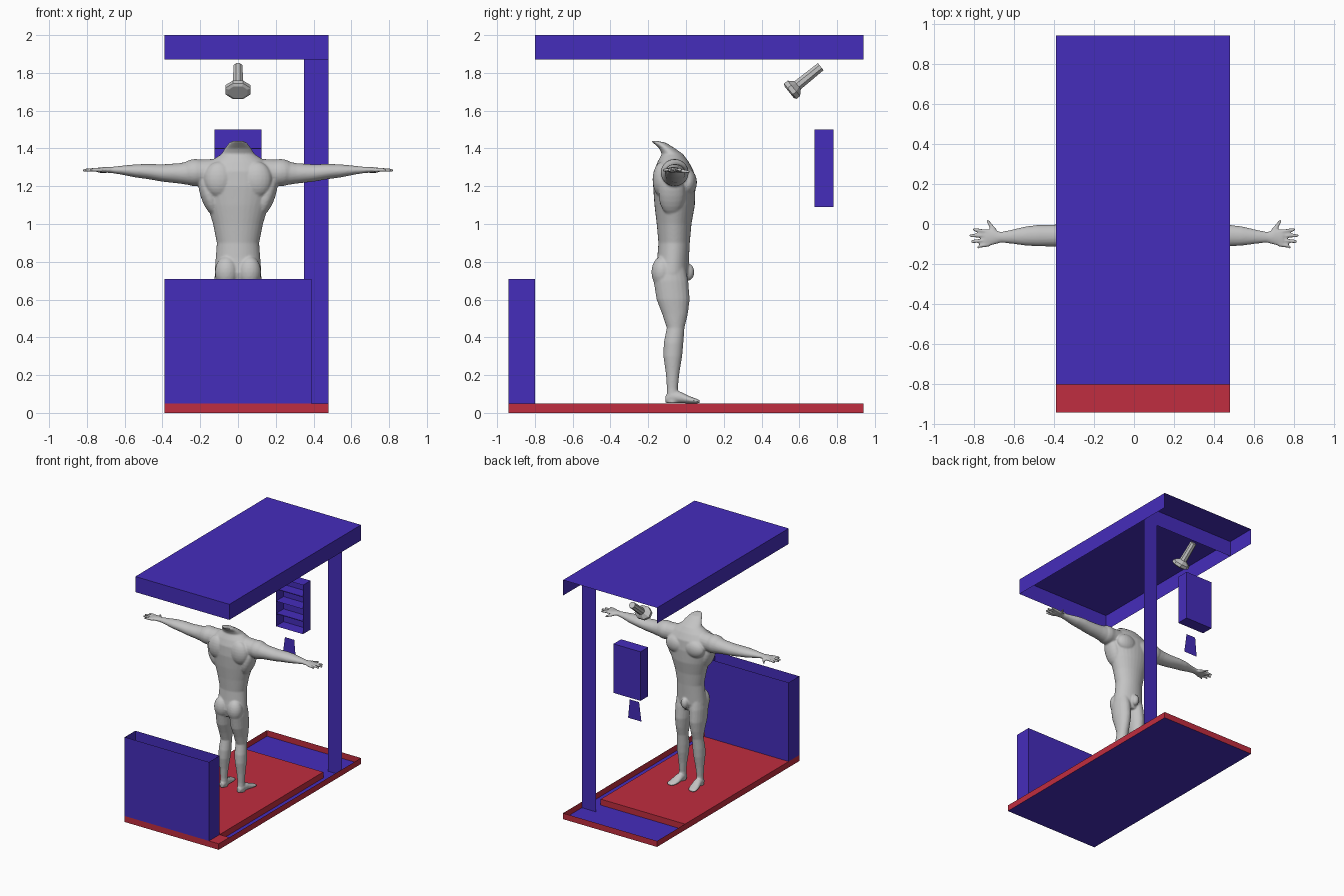
import bpy, bmesh, math
from mathutils import Vector, Matrix


def material(name, rgb):
    m = bpy.data.materials.new(name)
    m.diffuse_color = (*rgb, 1)
    return m


BLUE = material("panel blue", (0.06, 0.026, 0.50))
RED = material("floor red", (0.53, 0.026, 0.05))
GREY = material("plain grey", (0.55, 0.55, 0.55))


def finish(name, bm, *mats):
    mesh = bpy.data.meshes.new(name)
    bm.to_mesh(mesh)
    bm.free()
    for m in mats:
        mesh.materials.append(m)
    ob = bpy.data.objects.new(name, mesh)
    bpy.context.collection.objects.link(ob)
    return ob


def add_box(bm, lo, hi, skip=()):
    """Thin-walled box; skip lists open sides such as '+z'."""
    lo, hi = Vector(lo), Vector(hi)
    size = hi - lo
    geom = bmesh.ops.create_cube(bm, size=1, matrix=Matrix.Translation((lo + hi) / 2)
                                 @ Matrix.Diagonal((*size, 1)))
    faces = {f for v in geom["verts"] for f in v.link_faces}
    bm.normal_update()
    gone = [f for f in faces for s in skip
            if f.normal["xyz".index(s[1])] * (1 if s[0] == "+" else -1) > 0.9]
    bmesh.ops.delete(bm, geom=gone, context="FACES")


def box(name, mat, lo, hi, skip=()):
    bm = bmesh.new()
    add_box(bm, lo, hi, skip)
    return finish(name, bm, mat)


def panel(name, mat, pts):
    bm = bmesh.new()
    bm.faces.new([bm.verts.new(p) for p in pts])
    return finish(name, bm, mat)


# ---- Base tray: red rim, blue bottom, raised red mat leaving a blue channel
L, R, F, B = -0.39, 0.48, -0.94, 0.94
tray = box("base_tray", RED, (L, F, 0), (R, B, 0.05), ["+z"])
tray.data.materials.append(BLUE)
for p in tray.data.polygons:
    if p.normal.z < -0.9:
        p.material_index = 1
box("floor_mat", RED, (L, F, 0), (0.39, 0.57, 0.05), ["-z", "-x", "-y"])
box("corner_pad", RED, (0.39, F, 0), (R, -0.8, 0.05), ["-z", "-x", "+x", "-y"])

# ---- Front counter, open on top
box("front_counter", BLUE, (L, F, 0.05), (0.39, -0.8, 0.71), ["+z"])

# ---- Roof: inverted tray, open at the back, with flat header and post
box("roof", BLUE, (L, -0.8, 1.87), (R, B, 2.0), ["-z", "+y"])
y = 0.69
panel("roof_header", BLUE, [(L, y, 1.87), (R, y, 1.87), (R, y, 2), (L, y, 2)])
panel("post", BLUE, [(0.35, y, 0.0), (R, y, 0.0), (R, y, 1.87), (0.35, y, 1.87)])

# ---- Wall cabinet: two stacked open boxes with shelves
bm = bmesh.new()
for z0, z1 in ((1.09, 1.30), (1.30, 1.50)):
    add_box(bm, (-0.125, 0.68, z0), (0.125, 0.78, z1), ["-y"])
    zm = (z0 + z1) / 2
    add_box(bm, (-0.123, 0.682, zm - 0.003), (0.123, 0.778, zm + 0.003))
finish("wall_cabinet", bm, BLUE)

# ---- Small tapered plate under the cabinet
panel("tapered_plate", BLUE, [(-0.062, 0.677, 0.86), (0.062, 0.677, 0.86),
                              (0.043, 0.682, 1.02), (-0.043, 0.682, 1.02)])

# ---- Octagonal spray head on a tilted round handle
bm = bmesh.new()
rings = []
for h, r, squash in ((0, 0.05, 0.8), (0.008, 0.067, 0.78), (0.032, 0.067, 0.78),
                     (0.058, 0.027, 1), (0.215, 0.024, 1)):
    rings.append([bm.verts.new((r * math.cos(a) / 0.924, r * squash * math.sin(a) / 0.924, h))
                  for a in [math.pi / 8 + i * math.pi / 4 for i in range(8)]])
for a, b in zip(rings, rings[1:]):
    for i in range(8):
        bm.faces.new((a[i], a[(i + 1) % 8], b[(i + 1) % 8], b[i]))
bm.faces.new(rings[0][::-1])
bm.faces.new(rings[-1])
head = finish("spray_head", bm, GREY)
head.location = (0, 0.546, 1.698)
head.rotation_euler = Vector((0, 0.78, 0.63)).to_track_quat("Z", "X").to_euler()
head.rotation_euler = (-math.atan2(0.78, 0.63), 0, 0)

# ---- Headless figure facing the back: lofted parts fused into one skin
fig = bmesh.new()


def loft(axis, sections, sign=1, n=20):
    """Sections are (x, y, z, radius_a, radius_b) across the given axis."""
    a, b = [i for i in range(3) if i != axis]
    rings = []
    for x, y, z, ra, rb in sections:
        ring = []
        for k in range(n):
            t = 2 * math.pi * k / n
            p = Vector((x, y, z))
            p[a] += ra * math.cos(t)
            p[b] += rb * math.sin(t)
            p.x *= sign
            ring.append(fig.verts.new(p))
        rings.append(ring)
    for r, s in zip(rings, rings[1:]):
        for k in range(n):
            fig.faces.new((r[k], r[(k + 1) % n], s[(k + 1) % n], s[k]))
    fig.faces.new(rings[0][::-1])
    fig.faces.new(rings[-1])


def blob(loc, radii, sign=1, tilt=0):
    m = (Matrix.Translation((loc[0] * sign, loc[1], loc[2]))
         @ Matrix.Rotation(tilt * sign, 4, "Y") @ Matrix.Diagonal((*radii, 1)))
    bmesh.ops.create_uvsphere(fig, u_segments=20, v_segments=12, radius=1, matrix=m)


# torso and backward-swept neck stump
loft(2, [(0, -0.075, 0.68, 0.09, 0.07), (0, -0.075, 0.74, 0.124, 0.088),
         (0, -0.068, 0.82, 0.118, 0.084), (0, -0.063, 0.90, 0.112, 0.083),
         (0, -0.063, 1.00, 0.132, 0.092), (0, -0.06, 1.10, 0.163, 0.107),
         (0, -0.062, 1.20, 0.195, 0.112), (0, -0.064, 1.28, 0.195, 0.105),
         (0, -0.068, 1.33, 0.150, 0.082), (0, -0.072, 1.37, 0.088, 0.056),
         (0, -0.10, 1.40, 0.070, 0.042), (0, -0.14, 1.43, 0.048, 0.034),
         (0, -0.17, 1.44, 0.030, 0.016)], n=32)
blob((0, 0.012, 0.745), (0.03, 0.032, 0.045))  # smooth front of pelvis

for s in (1, -1):
    # chest, shoulder blade, side muscle, buttock, shoulder
    blob((0.085, 0.01, 1.22), (0.088, 0.048, 0.07), s)
    blob((0.10, -0.125, 1.235), (0.08, 0.052, 0.095), s)
    blob((0.155, -0.075, 1.16), (0.045, 0.07, 0.12), s, 0.3)
    blob((0.06, -0.125, 0.745), (0.062, 0.058, 0.085), s)
    blob((0.225, -0.06, 1.272), (0.085, 0.074, 0.072), s)
    # arm
    loft(0, [(0.12, -0.062, 1.275, 0.07, 0.07), (0.22, -0.06, 1.27, 0.07, 0.07),
             (0.31, -0.058, 1.268, 0.058, 0.054), (0.40, -0.058, 1.270, 0.055, 0.046),
             (0.48, -0.058, 1.278, 0.053, 0.040), (0.54, -0.06, 1.281, 0.048, 0.035),
             (0.62, -0.064, 1.285, 0.033, 0.023), (0.665, -0.066, 1.286, 0.027, 0.017),
             (0.70, -0.066, 1.287, 0.038, 0.015), (0.745, -0.070, 1.286, 0.042, 0.013)], s)
    # fingers and thumb
    for y0, y1, tip in ((-0.038, -0.028, 0.805), (-0.058, -0.058, 0.822),
                        (-0.080, -0.088, 0.815), (-0.102, -0.117, 0.785)):
        loft(0, [(0.72, y0, 1.286, 0.011, 0.011), (0.77, (y0 + y1) / 2, 1.287, 0.010, 0.010),
                 (tip - 0.008, y1, 1.285, 0.009, 0.009), (tip, y1, 1.284, 0.005, 0.005)], s, 10)
    loft(1, [(0.685, -0.06, 1.284, 0.018, 0.012), (0.705, -0.02, 1.28, 0.015, 0.011),
             (0.725, 0.008, 1.277, 0.010, 0.009), (0.733, 0.022, 1.276, 0.006, 0.006)], s, 10)
    # leg
    loft(2, [(0.062, -0.08, 0.78, 0.055, 0.075), (0.064, -0.08, 0.70, 0.062, 0.092),
             (0.066, -0.068, 0.60, 0.060, 0.088), (0.068, -0.058, 0.52, 0.050, 0.067),
             (0.070, -0.055, 0.45, 0.042, 0.047), (0.073, -0.066, 0.37, 0.047, 0.052),
             (0.075, -0.070, 0.30, 0.044, 0.050), (0.078, -0.071, 0.21, 0.033, 0.036),
             (0.080, -0.072, 0.13, 0.026, 0.029), (0.081, -0.070, 0.052, 0.029, 0.034)], s)
    # foot
    loft(1, [(0.079, -0.108, 0.073, 0.018, 0.020), (0.081, -0.08, 0.085, 0.029, 0.034),
             (0.085, -0.03, 0.082, 0.033, 0.031), (0.092, 0.02, 0.069, 0.039, 0.019),
             (0.098, 0.058, 0.062, 0.036, 0.012), (0.10, 0.073, 0.060, 0.025, 0.008)], s)

bmesh.ops.recalc_face_normals(fig, faces=fig.faces[:])
body = finish("figure", fig, GREY)
skin = body.modifiers.new("fuse", "REMESH")
skin.mode = "VOXEL"
skin.voxel_size = 0.006
skin.use_smooth_shade = True
soft = body.modifiers.new("soften", "SMOOTH")
soft.factor = 0.5
soft.iterations = 5
